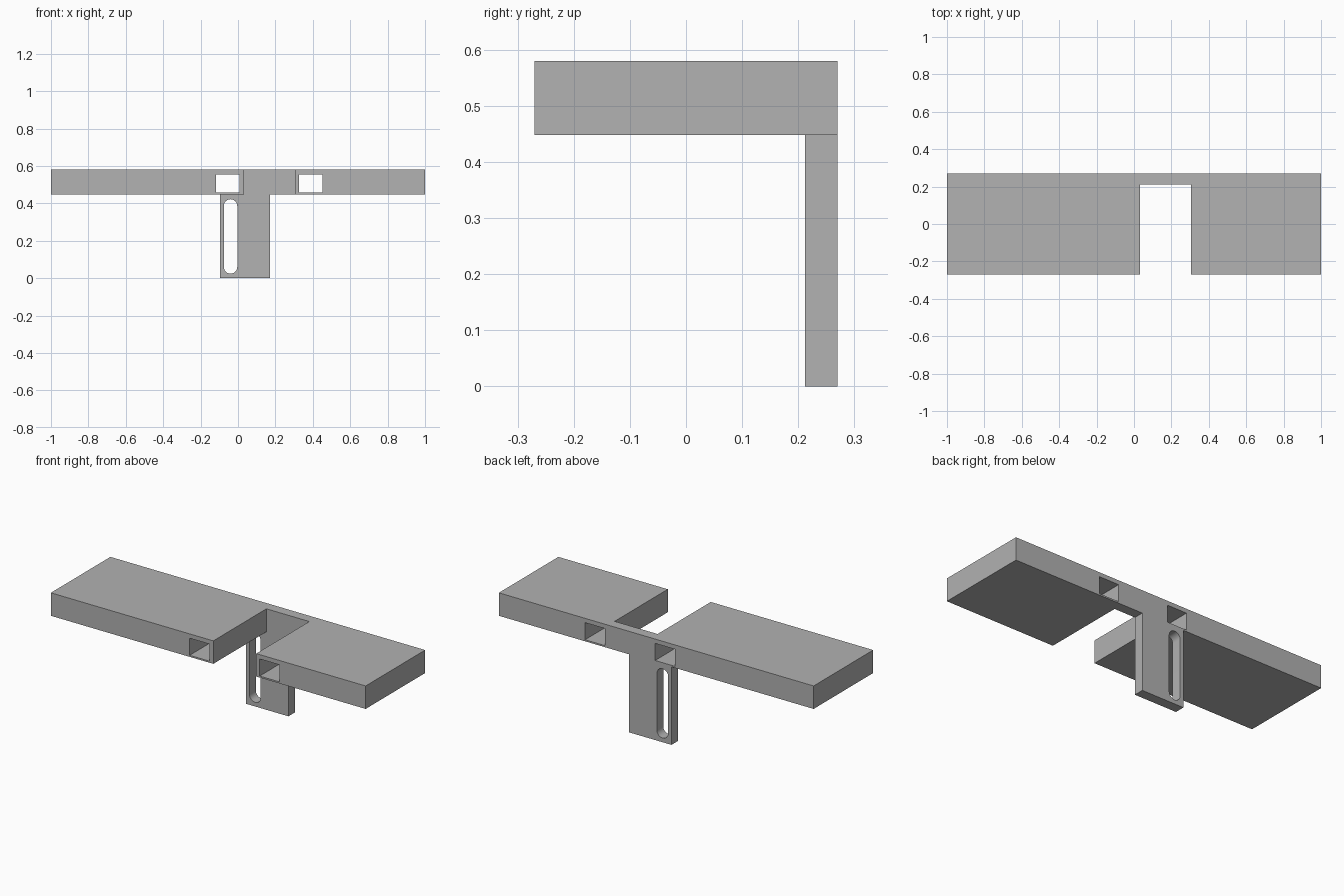
import bpy, bmesh, math
from mathutils import Vector

default = bpy.data.objects.get("Cube")
if default:
    bpy.data.objects.remove(default, do_unlink=True)

grey = bpy.data.materials.new("plain_grey")
grey.use_nodes = True
colour = (0.445, 0.445, 0.445, 1)
grey.diffuse_color = colour
grey.node_tree.nodes["Principled BSDF"].inputs["Base Color"].default_value = colour


def prism(name, points, depth):
    """Extrude a closed 3D outline along the depth vector."""
    bm = bmesh.new()
    face = bm.faces.new([bm.verts.new(p) for p in points])
    moved = bmesh.ops.extrude_face_region(bm, geom=[face])["geom"]
    bmesh.ops.translate(bm, vec=Vector(depth),
                        verts=[v for v in moved if isinstance(v, bmesh.types.BMVert)])
    bmesh.ops.recalc_face_normals(bm, faces=bm.faces)
    mesh = bpy.data.meshes.new(name)
    bm.to_mesh(mesh)
    bm.free()
    mesh.materials.append(grey)
    obj = bpy.data.objects.new(name, mesh)
    bpy.context.collection.objects.link(obj)
    return obj


def upright(name, outline, y0, y1):
    """Extrude an x-z outline from y0 to y1."""
    return prism(name, [(x, y0, z) for x, z in outline], (0, y1 - y0, 0))


def rect(x0, x1, z0, z1):
    return [(x0, z0), (x1, z0), (x1, z1), (x0, z1)]


def combine(target, tool, operation):
    """Apply a boolean and discard the tool object."""
    mod = target.modifiers.new(operation, "BOOLEAN")
    mod.operation, mod.solver, mod.object = operation, "EXACT", tool
    bpy.context.view_layer.update()
    result = bpy.data.meshes.new_from_object(
        target.evaluated_get(bpy.context.evaluated_depsgraph_get()))
    target.modifiers.clear()
    target.data = result
    bpy.data.objects.remove(tool, do_unlink=True)


FRONT, BACK, WEB = -0.27, 0.27, 0.212
BOTTOM, TOP = 0.448, 0.58

# Notched horizontal plate
outline = [(-1, FRONT), (0.032, FRONT), (0.032, WEB), (0.305, WEB),
           (0.305, FRONT), (1, FRONT), (1, BACK), (-1, BACK)]
plate = prism("notched_plate", [(x, y, BOTTOM) for x, y in outline], (0, 0, TOP - BOTTOM))

# Hanging leg, flush with the back
leg = upright("leg", rect(-0.097, 0.172, 0, 0.5), WEB, BACK)
combine(plate, leg, "UNION")

# Rectangular channels through the plate
for x in (-0.118, 0.327):
    combine(plate, upright("channel_cutter", rect(x, x + 0.125, 0.457, 0.555), -0.5, 0.5),
            "DIFFERENCE")

# Rounded slot through the leg
radius, centre, steps = 0.036, -0.04, 12
slot = []
for z, start in ((0.386, 0), (0.06, math.pi)):
    for i in range(steps + 1):
        a = start + math.pi * i / steps
        slot.append((centre + radius * math.cos(a), z + radius * math.sin(a)))
combine(plate, upright("slot_cutter", slot, 0.1, 0.5), "DIFFERENCE")

# Smooth only the rounded slot ends
bpy.ops.object.select_all(action="DESELECT")
plate.select_set(True)
bpy.context.view_layer.objects.active = plate
bpy.ops.object.shade_smooth_by_angle(angle=math.radians(30))
